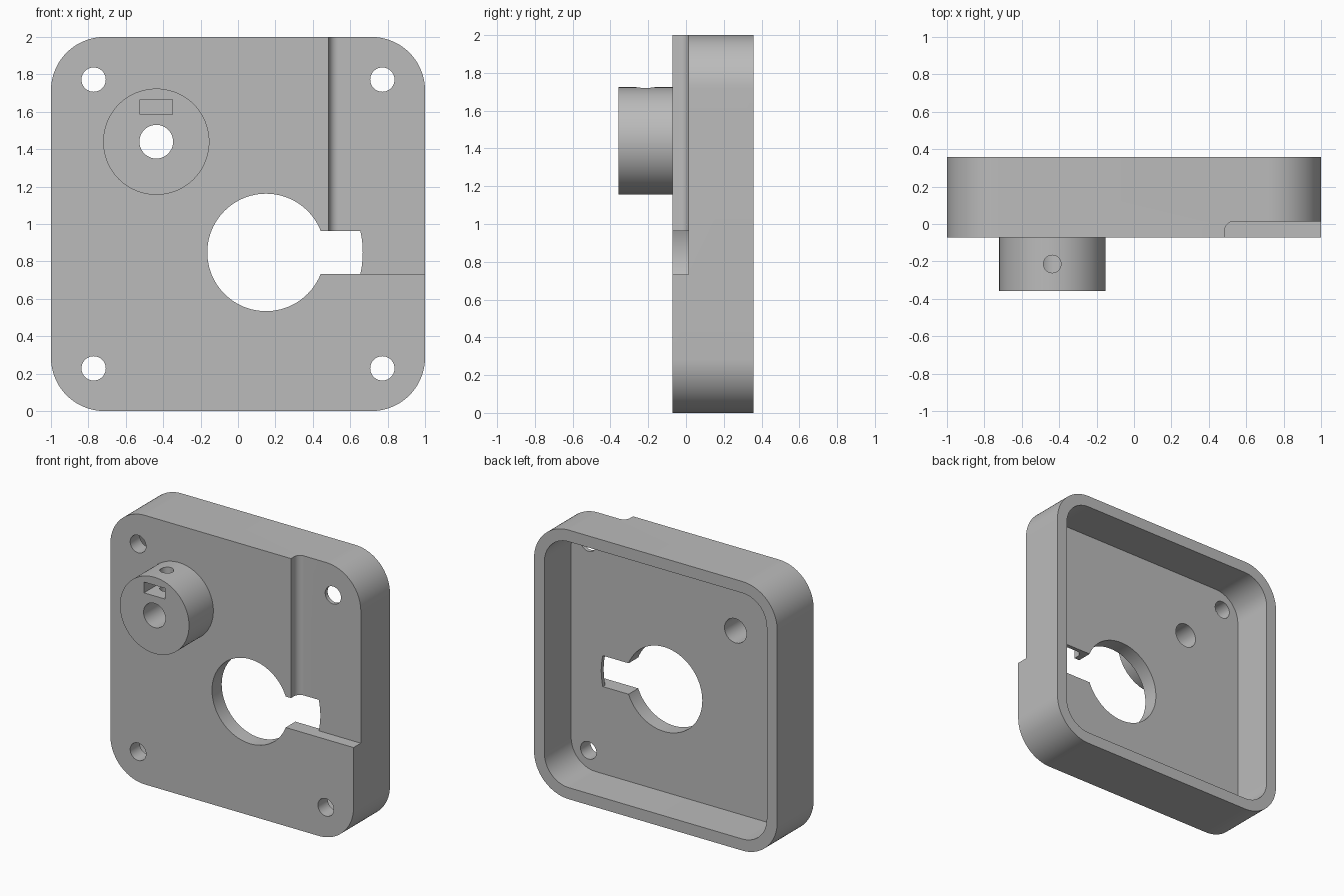
import bpy, bmesh
from math import cos, sin, pi, radians, asin, sqrt

cube = bpy.data.objects.get("Cube")
if cube:
    bpy.data.objects.remove(cube, do_unlink=True)

# Depth levels along y
BOSS, FRONT, STEP, FLOOR, BACK = -0.357, -0.071, 0.014, 0.043, 0.357
OVER = 0.1

grey = bpy.data.materials.new("plain_grey")
grey.use_nodes = True
colour = (0.5, 0.5, 0.5, 1)
grey.diffuse_color = colour
grey.node_tree.nodes["Principled BSDF"].inputs["Base Color"].default_value = colour


def arc(cx, cz, r, start, end, n):
    angles = [start + (end - start) * i / n for i in range(n + 1)]
    return [(cx + r * cos(a), cz + r * sin(a)) for a in angles]


def circle(cx, cz, r, n=64):
    return arc(cx, cz, r, 0, 2 * pi, n)[:-1]


def rounded_square(half, r):
    c = half - r
    points = []
    for i, (sx, sz) in enumerate([(1, 1), (-1, 1), (-1, -1), (1, -1)]):
        points += arc(sx * c, 1 + sz * c, r, i * pi / 2, (i + 1) * pi / 2, 20)
    return points


def rectangle(x0, x1, z0, z1):
    return [(x0, z0), (x1, z0), (x1, z1), (x0, z1)]


def prism(name, outline, start, end, axis="y"):
    """Extrude an (x, z) outline along y, or an (x, y) outline along z."""
    bm = bmesh.new()
    place = (lambda p, d: (p[0], d, p[1])) if axis == "y" else (lambda p, d: (p[0], p[1], d))
    face = bm.faces.new([bm.verts.new(place(p, start)) for p in outline])
    side = bmesh.ops.extrude_face_region(bm, geom=[face])["geom"]
    shift = (0, end - start, 0) if axis == "y" else (0, 0, end - start)
    bmesh.ops.translate(bm, vec=shift, verts=[v for v in side if isinstance(v, bmesh.types.BMVert)])
    bmesh.ops.recalc_face_normals(bm, faces=bm.faces)
    mesh = bpy.data.meshes.new(name)
    bm.to_mesh(mesh)
    bm.free()
    mesh.materials.append(grey)
    obj = bpy.data.objects.new(name, mesh)
    bpy.context.collection.objects.link(obj)
    return obj


def combine(target, tool, operation="DIFFERENCE"):
    """Apply a boolean and discard the tool object."""
    bpy.context.view_layer.objects.active = target
    mod = target.modifiers.new("boolean", "BOOLEAN")
    mod.operation, mod.solver, mod.object = operation, "EXACT", tool
    bpy.ops.object.modifier_apply(modifier=mod.name)
    bpy.data.objects.remove(tool, do_unlink=True)


# Rounded housing, hollow at the back
housing = prism("housing", rounded_square(1, 0.286), FRONT, BACK)
combine(housing, prism("cavity", rounded_square(0.914, 0.2), FLOOR, BACK + OVER))

# Stepped recess in the front corner, with a rounded inner edge
r = 0.05
recess = arc(0.485 + r, STEP - r, r, pi, pi / 2, 10)
recess += [(1 + OVER, STEP), (1 + OVER, FRONT - OVER), (0.485, FRONT - OVER)]
combine(housing, prism("recess", recess, 0.733, 2 + OVER, "z"))

# Round boss on the front
boss_x, boss_z = -0.437, 1.44
combine(housing, prism("boss", circle(boss_x, boss_z, 0.284, 96), BOSS, FRONT + 0.05), "UNION")

# Large opening and its keyway with a curved end
hole_x, hole_z, key_half, key_r = 0.15, 0.848, 0.115, 0.517
combine(housing, prism("opening", circle(hole_x, hole_z, 0.314, 96), FRONT - OVER, FLOOR + OVER))
a = asin(key_half / key_r)
keyway = arc(hole_x, hole_z, key_r, -a, a, 12)
keyway += [(hole_x, hole_z + key_half), (hole_x, hole_z - key_half)]
combine(housing, prism("keyway", keyway, FRONT - OVER, FLOOR + OVER))

# Corner screw holes
for sx in (-1, 1):
    for sz in (-1, 1):
        outline = circle(sx * 0.772, 1 + sz * 0.772, 0.065, 48)
        combine(housing, prism("screw_hole", outline, FRONT - OVER, FLOOR + OVER))

# Boss bore, nut pocket and set screw hole
combine(housing, prism("bore", circle(boss_x, boss_z, 0.09), BOSS - OVER, FLOOR + OVER))
combine(housing, prism("nut_pocket", rectangle(-0.523, -0.351, 1.585, 1.665), BOSS - OVER, -0.13))
combine(housing, prism("set_screw_hole", circle(boss_x, -0.214, 0.047, 40), boss_z, 1.8, "z"))

# Smooth curved walls, keep crisp edges
bpy.ops.object.select_all(action="DESELECT")
housing.select_set(True)
bpy.context.view_layer.objects.active = housing
bpy.ops.object.shade_smooth_by_angle(angle=radians(30))
